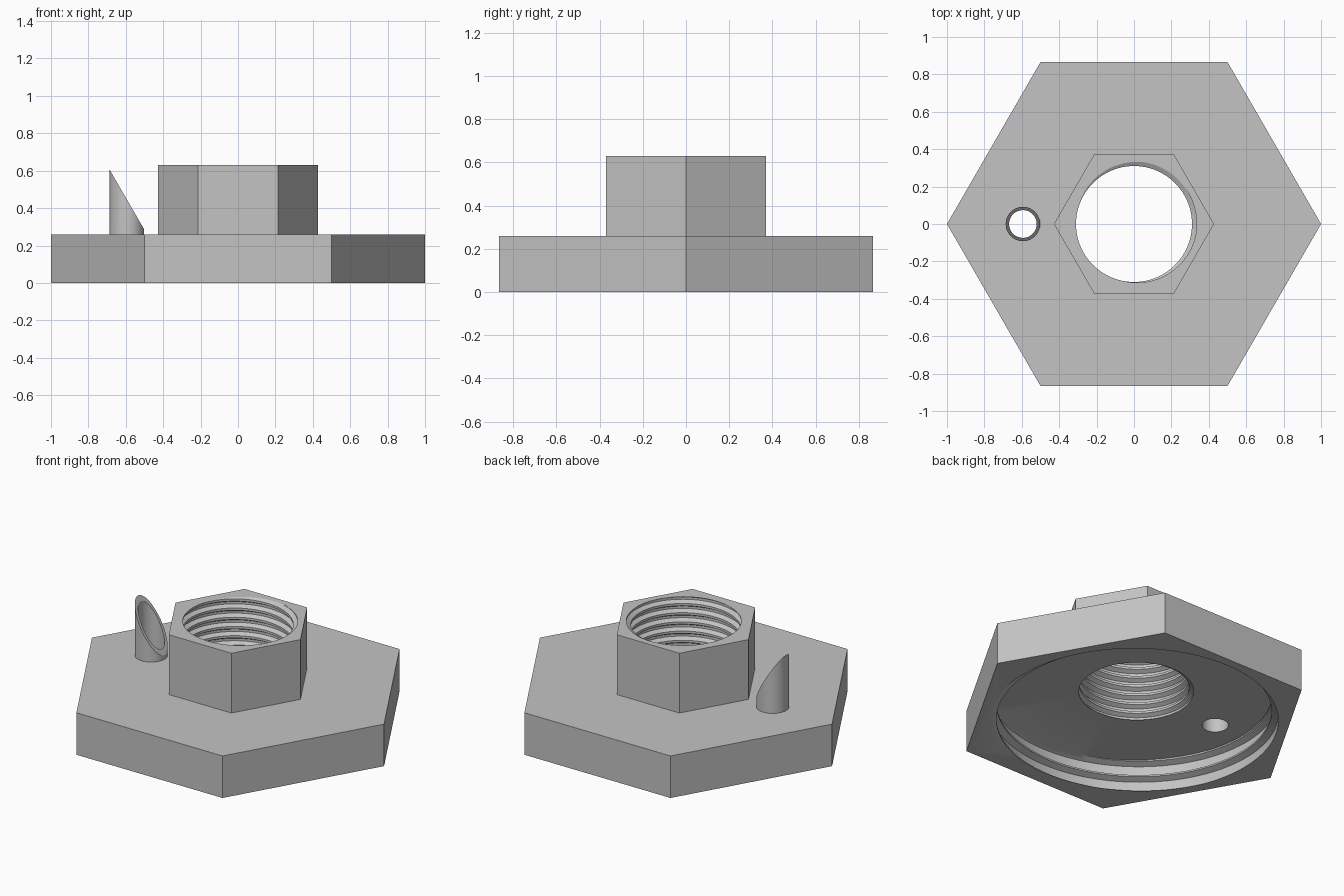
import bpy
import bmesh
from math import sin, cos, tau

cube = bpy.data.objects.get("Cube")
if cube:
    bpy.data.objects.remove(cube, do_unlink=True)

# Key levels and sizes
RECESS, PLATE, TOP = 0.19, 0.26, 0.63
SPOUT_X, SPOUT_OUT, SPOUT_IN = -0.594, 0.092, 0.074

bm = bmesh.new()


def ring(r, n, z, cx=0.0):
    """Loop of n vertices; z is a height or a function of x."""
    height = z if callable(z) else (lambda x: z)
    loop = []
    for i in range(n):
        x = cx + r * cos(tau * i / n)
        loop.append(bm.verts.new((x, r * sin(tau * i / n), height(x))))
    return loop


def skin(a, b):
    n = len(a)
    for i in range(n):
        k = (i + 1) % n
        bm.faces.new((a[i], a[k], b[k], b[i]))


def loop_edges(loop):
    pairs = zip(loop, loop[1:] + loop[:1])
    return [bm.edges.get(p) or bm.edges.new(p) for p in pairs]


def flat_fill(*edge_loops):
    """Flat face between an outer outline and its holes."""
    edges = [e for loop in edge_loops for e in loop]
    bmesh.ops.triangle_fill(bm, edges=edges, normal=(0, 0, 1), use_beauty=True)


def thread(z0, z1, pitch, profile, n=96, turn=0.0):
    """Helical wall; profile lists (phase, radius). Returns end edge loops."""
    closed = profile + [(1 + profile[0][0], profile[0][1])]

    def radius(phase):
        phase = (phase - closed[0][0]) % 1 + closed[0][0]
        for (p, r), (q, s) in zip(closed, closed[1:]):
            if phase <= q:
                return r + (s - r) * (phase - p) / (q - p)
        return closed[-1][1]

    turns = int((z1 - z0) / pitch) + 4
    steps = [t + p for t in range(-2, turns) for p, r in profile]
    columns = []
    for i in range(n + 1):
        rise = i / n + turn
        col = []
        for s in steps:
            z = min(max(z0 + pitch * (s + rise), z0), z1)
            r = radius((z - z0) / pitch - rise)
            a = tau * i / n
            col.append(bm.verts.new((r * cos(a), r * sin(a), z)))
        columns.append(col)
    faces = []
    for a, b in zip(columns, columns[1:]):
        for j in range(len(steps) - 1):
            faces.append(bm.faces.new((a[j], b[j], b[j + 1], a[j + 1])))
    bmesh.ops.remove_doubles(bm, verts=[v for c in columns for v in c], dist=1e-5)
    live = {e for f in faces if f.is_valid for e in f.edges if len(e.link_faces) == 1}
    return [[e for e in live if all(abs(v.co.z - z) < 1e-5 for v in e.verts)]
            for z in (z0, z1)]


def slant(x):
    return 0.605 - 1.73 * (x - SPOUT_X + SPOUT_OUT)


# Hexagonal plate and neck sides
plate_low, plate_high = ring(1, 6, 0), ring(1, 6, PLATE)
neck_low, neck_high = ring(0.428, 6, PLATE), ring(0.428, 6, TOP)
skin(plate_low, plate_high)
skin(neck_low, neck_high)

# Slant-cut spout
out_low = ring(SPOUT_OUT, 48, PLATE, SPOUT_X)
out_high = ring(SPOUT_OUT, 48, slant, SPOUT_X)
in_high = ring(SPOUT_IN, 48, slant, SPOUT_X)
in_low = ring(SPOUT_IN, 48, RECESS, SPOUT_X)
skin(out_low, out_high)
skin(out_high, in_high)
skin(in_high, in_low)

# Threaded recess below and threaded bore through the neck
rim, ceiling = thread(0, RECESS, 0.1, [(0, 0.81), (0.6, 0.81), (0.75, 0.772), (0.85, 0.772)],
                      n=128, turn=0.45)
bore_low, bore_high = thread(RECESS, TOP, 0.057,
                             [(0, 0.31), (0.25, 0.31), (0.5, 0.335), (0.75, 0.335)])

# Flat faces with their openings
flat_fill(loop_edges(plate_low), rim)
flat_fill(ceiling, bore_low, loop_edges(in_low))
flat_fill(loop_edges(plate_high), loop_edges(neck_low), loop_edges(out_low))
flat_fill(loop_edges(neck_high), bore_high)
bmesh.ops.recalc_face_normals(bm, faces=bm.faces[:])

mesh = bpy.data.meshes.new("threaded_cap")
bm.to_mesh(mesh)
bm.free()
cap = bpy.data.objects.new("threaded_cap", mesh)
bpy.context.collection.objects.link(cap)

# Plain grey
grey = bpy.data.materials.new("grey")
grey.use_nodes = True
colour = (0.55, 0.55, 0.55, 1)
grey.diffuse_color = colour
grey.node_tree.nodes["Principled BSDF"].inputs["Base Color"].default_value = colour
mesh.materials.append(grey)

bpy.ops.object.select_all(action="DESELECT")
cap.select_set(True)
bpy.context.view_layer.objects.active = cap
bpy.ops.object.shade_smooth_by_angle(angle=0.5)
